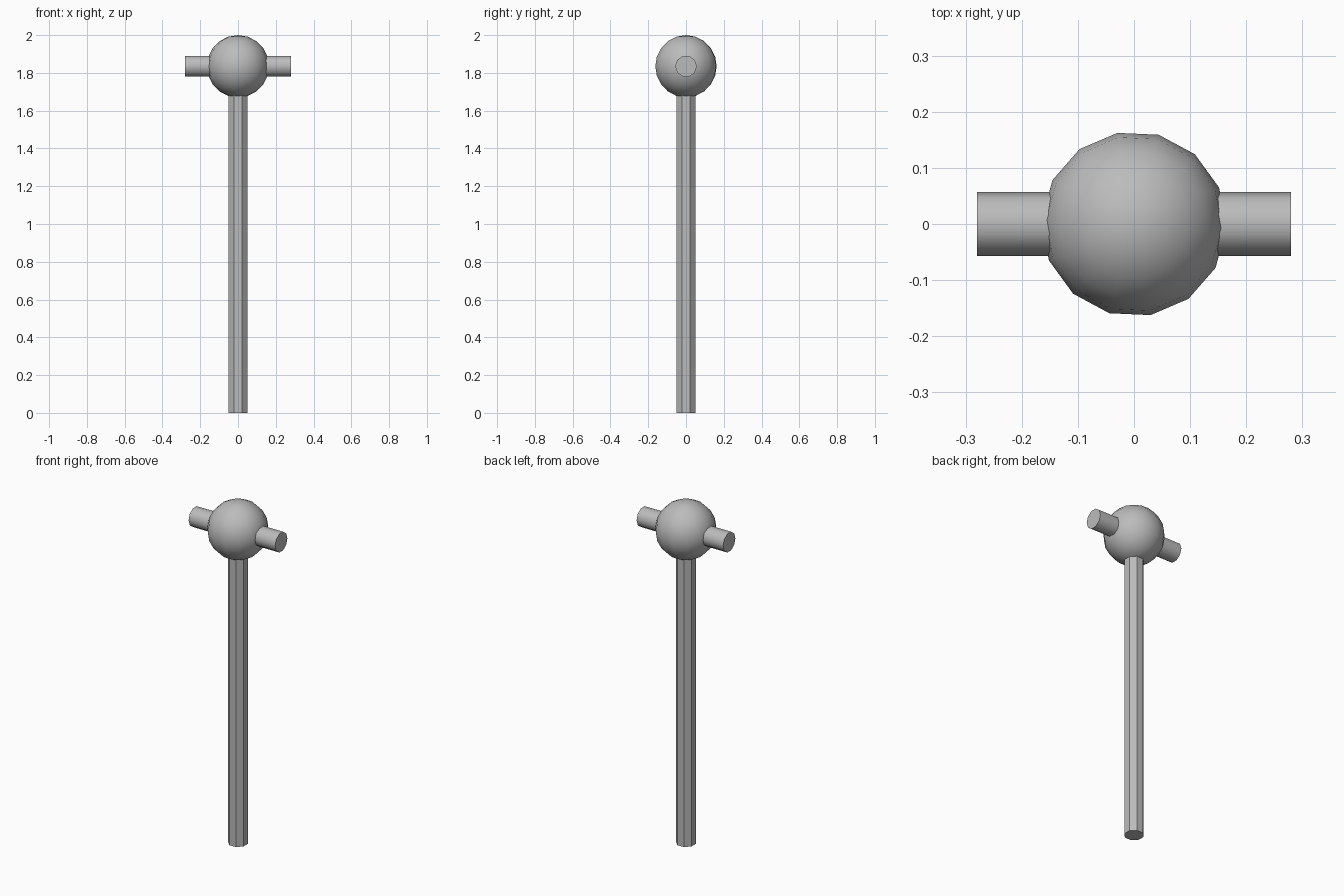
import bpy
from math import radians

cube = bpy.data.objects.get("Cube")
if cube:
    bpy.data.objects.remove(cube, do_unlink=True)

# Single grey material
COLOUR = (0.5, 0.5, 0.5, 1)
grey = bpy.data.materials.new("plain grey")
grey.use_nodes = True
grey.diffuse_color = COLOUR
grey.node_tree.nodes["Principled BSDF"].inputs["Base Color"].default_value = COLOUR

HEAD_R = 0.165
HEAD_Z = 2 - HEAD_R


def finish(name, smooth_angle=None):
    obj = bpy.context.object
    obj.name = obj.data.name = name
    obj.data.materials.append(grey)
    bpy.ops.object.transform_apply(location=False, rotation=True, scale=True)
    if smooth_angle:
        bpy.ops.object.shade_smooth_by_angle(angle=radians(smooth_angle))
    return obj


# Octagonal shaft, running up into the ball
shaft_top = HEAD_Z - 0.1
bpy.ops.mesh.primitive_cylinder_add(vertices=8, radius=0.054, depth=shaft_top,
                                    location=(0, 0, shaft_top / 2),
                                    rotation=(0, 0, radians(22.5)))
finish("shaft")

# Ball head
bpy.ops.mesh.primitive_uv_sphere_add(segments=14, ring_count=10, radius=HEAD_R,
                                     location=(0, 0, HEAD_Z),
                                     rotation=(0, 0, radians(10.3)))
finish("ball_head", 40)

# Ten-sided pegs on both sides of the ball
for side, name in ((1, "left_peg"), (-1, "right_peg")):
    bpy.ops.mesh.primitive_cylinder_add(vertices=10, radius=0.057, depth=0.16,
                                        location=(side * 0.2, 0, HEAD_Z),
                                        rotation=(0, radians(90), 0))
    finish(name, 37)
